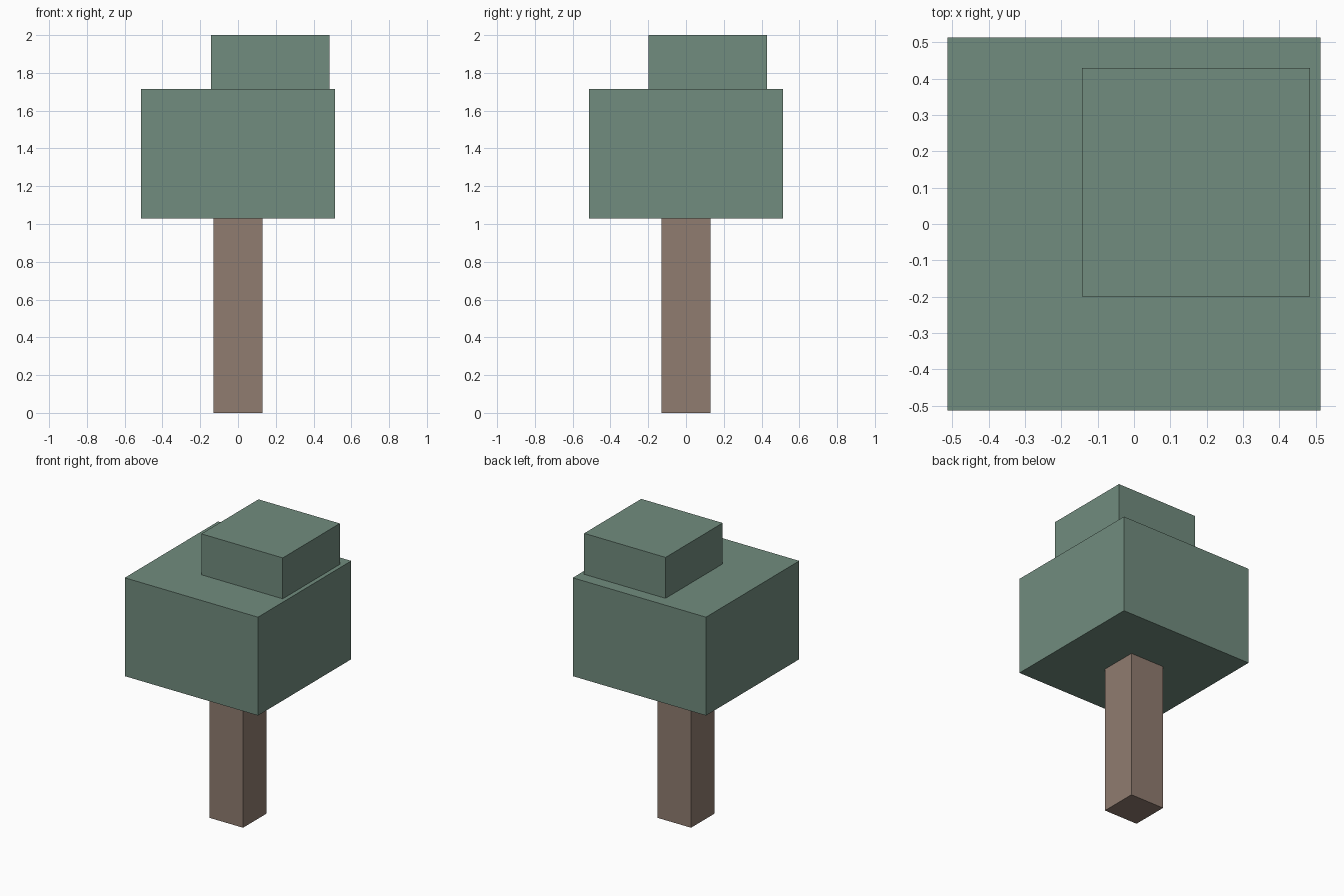
import bpy

if "Cube" in bpy.data.objects:
    bpy.data.objects.remove(bpy.data.objects["Cube"])


def material(name, rgb):
    mat = bpy.data.materials.new(name)
    mat.diffuse_color = (*rgb, 1.0)
    mat.use_nodes = True
    mat.node_tree.nodes["Principled BSDF"].inputs["Base Color"].default_value = mat.diffuse_color
    return mat


def box(name, low, high, mat):
    """Axis-aligned box between two opposite corners."""
    centre = [(a + b) / 2 for a, b in zip(low, high)]
    bpy.ops.mesh.primitive_cube_add(size=1, location=centre)
    obj = bpy.context.object
    obj.name = name
    obj.scale = [b - a for a, b in zip(low, high)]
    bpy.ops.object.transform_apply(location=False, rotation=False, scale=True)
    obj.data.materials.append(mat)
    return obj


leaf_green = material("leaf green", (0.165, 0.262, 0.209))
bark_brown = material("bark brown", (0.279, 0.202, 0.162))

# Square trunk
box("trunk", (-0.13, -0.13, 0), (0.13, 0.13, 1.03), bark_brown)
# Main block of leaves
box("canopy", (-0.513, -0.513, 1.03), (0.513, 0.513, 1.715), leaf_green)
# Smaller off-centre block on top
box("canopy_top", (-0.143, -0.199, 1.715), (0.484, 0.429, 2.0), leaf_green)
